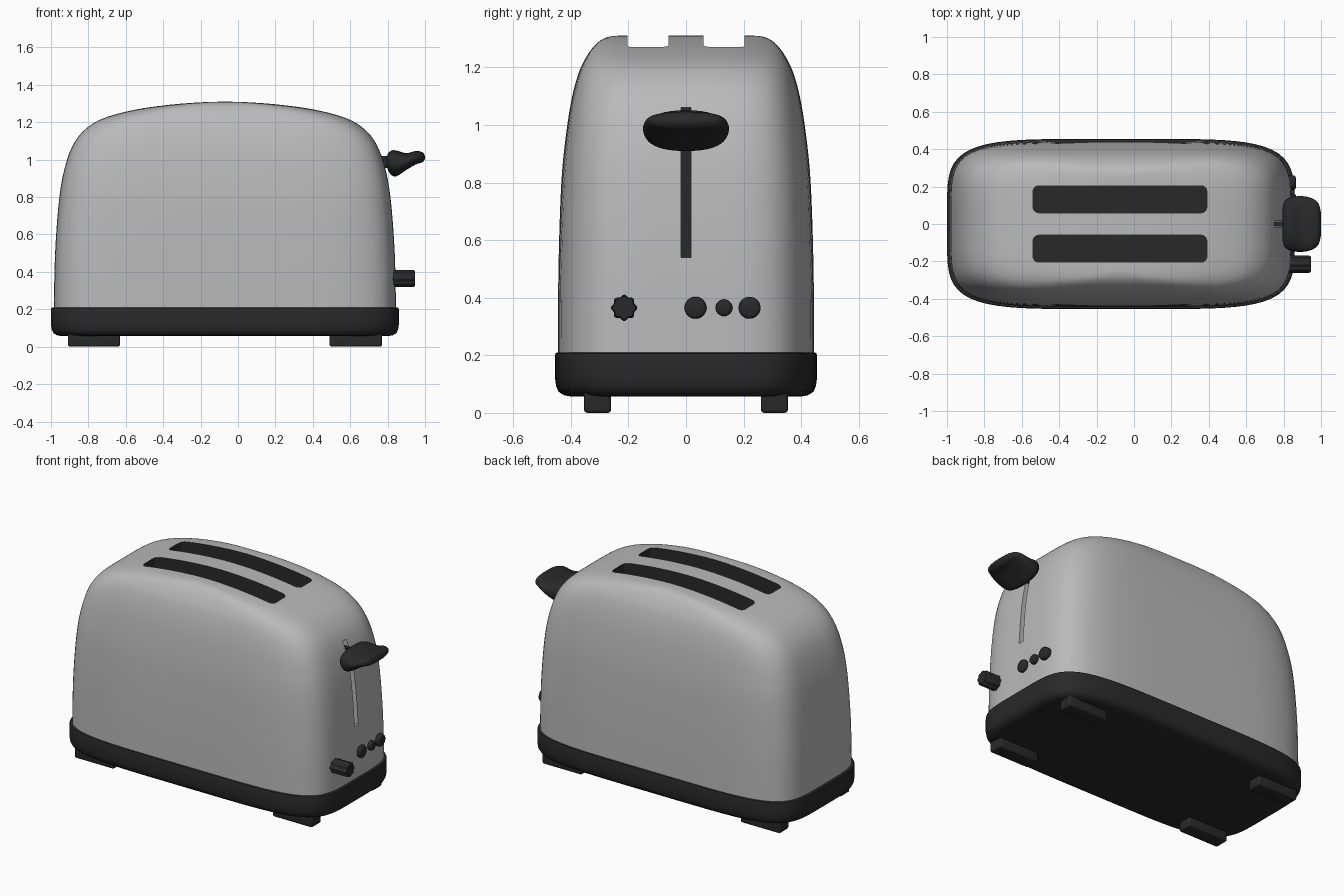
import bpy, bmesh
from math import sin, cos, pi
from mathutils import Vector

if "Cube" in bpy.data.objects:
    bpy.data.objects.remove(bpy.data.objects["Cube"])

CX = -0.07  # middle of the housing along x


def material(name, v, rough, metal=0.0):
    m = bpy.data.materials.new(name)
    m.use_nodes = True
    m.diffuse_color = (v, v, v, 1)
    node = m.node_tree.nodes["Principled BSDF"]
    node.inputs["Base Color"].default_value = (v, v, v, 1)
    node.inputs["Roughness"].default_value = rough
    return m


STEEL = material("brushed_grey", 0.49, 0.5)
DARK = material("black_plastic", 0.022, 0.5)


def finish(name, bm, mats, angle=35):
    bmesh.ops.recalc_face_normals(bm, faces=bm.faces[:])
    me = bpy.data.meshes.new(name)
    bm.to_mesh(me)
    bm.free()
    for m in mats:
        me.materials.append(m)
    ob = bpy.data.objects.new(name, me)
    bpy.context.collection.objects.link(ob)
    smooth(ob, angle)
    return ob


def smooth(ob, angle):
    bpy.ops.object.select_all(action="DESELECT")
    ob.select_set(True)
    bpy.context.view_layer.objects.active = ob
    bpy.ops.object.shade_smooth_by_angle(angle=angle * pi / 180)


def refine(rows, steps):
    """Catmull-Rom interpolation of section rows."""
    rows = [Vector(r) for r in rows]
    pts = [rows[0]] + rows + [rows[-1]]
    out = []
    for a, b, c, d in zip(pts, pts[1:], pts[2:], pts[3:]):
        for i in range(steps):
            t = i / steps
            out.append(b + (c - a) * (t / 2) + (a * 2 - b * 5 + c * 4 - d) * (t * t / 2)
                       + (b * 3 - a - c * 3 + d) * (t ** 3 / 2))
    return out + [rows[-1]]


def loft(name, rows, place, mats, n=2.0, segs=48, lobes=0, angle=35):
    """Skin superellipse sections; place(row, u, v) gives each point."""
    bm = bmesh.new()
    rings = []
    for row in rows:
        ring = []
        for i in range(segs):
            a = 2 * pi * i / segs
            r = (abs(cos(a)) ** n + abs(sin(a)) ** n) ** (-1 / n)
            if lobes:
                r *= 0.92 + 0.08 * cos(lobes * a)
            ring.append(bm.verts.new(place(row, r * cos(a), r * sin(a))))
        rings.append(ring)
    for lo, hi in zip(rings, rings[1:]):
        for i in range(segs):
            j = (i + 1) % segs
            bm.faces.new((lo[i], lo[j], hi[j], hi[i]))
    bm.faces.new(rings[0])
    bm.faces.new(rings[-1])
    return finish(name, bm, mats, angle)


def upright(row, u, v):      # row: z, half x, half y
    return (CX + row[1] * u, row[2] * v, row[0])


def sideways(row, u, v):     # row: x, centre y, centre z, half y, half z
    return (row[0], row[1] + row[3] * u, row[2] + row[4] * v)


def box(name, lo, hi, mats, bevel=0.0, vertical_only=False):
    bm = bmesh.new()
    bmesh.ops.create_cube(bm, size=1)
    for v in bm.verts:
        v.co = [l + (h - l) * (c + 0.5) for l, h, c in zip(lo, hi, v.co)]
    if bevel:
        edges = [e for e in bm.edges if not vertical_only
                 or abs(e.verts[0].co.z - e.verts[1].co.z) > 0.01]
        bmesh.ops.bevel(bm, geom=edges, offset=bevel, segments=4,
                        profile=0.5, affect="EDGES")
    return finish(name, bm, mats)


# Housing: rounded shell that narrows and domes towards the top
shell = [(0.18, 0.915, 0.445), (0.5, 0.908, 0.443), (0.8, 0.885, 0.433),
         (0.98, 0.85, 0.415), (1.1, 0.80, 0.395), (1.18, 0.725, 0.373),
         (1.23, 0.625, 0.35), (1.27, 0.465, 0.323), (1.295, 0.28, 0.295),
         (1.307, 0.12, 0.265), (1.31, 0.02, 0.235)]
body = loft("housing", refine(shell, 5), upright, [STEEL, DARK], n=5, segs=128)

# Cutters: two bread slots and the lever groove
cutters = []
for s in (-1, 1):
    c = box("bread_slot_cutter", (-0.54, s * 0.132 - 0.072, 0.95),
            (0.39, s * 0.132 + 0.072, 1.5), [STEEL, DARK], 0.03, True)
    for p in c.data.polygons:
        p.material_index = 1
    cutters.append(c)
groove = box("lever_groove_cutter", (0.68, -0.017, 0.54), (1.0, 0.017, 1.06), [STEEL, DARK])
for p in groove.data.polygons:
    p.material_index = 1 if p.normal.x < -0.9 else 0
cutters.append(groove)

for c in cutters:
    c.hide_render = True
    mod = body.modifiers.new("cut", "BOOLEAN")
    mod.operation = "DIFFERENCE"
    mod.solver = "EXACT"
    mod.object = c
dg = bpy.context.evaluated_depsgraph_get()
dg.update()
body.data = bpy.data.meshes.new_from_object(body.evaluated_get(dg))
body.modifiers.clear()
for c in cutters:
    bpy.data.objects.remove(c)
smooth(body, 35)

# Base band with a rounded underside
band = [(0.057, 0.875, 0.40), (0.061, 0.898, 0.423), (0.073, 0.917, 0.442),
        (0.092, 0.926, 0.451), (0.12, 0.93, 0.455), (0.2, 0.93, 0.455),
        (0.207, 0.928, 0.453), (0.21, 0.922, 0.447)]
loft("base_band", band, upright, [DARK], n=5, segs=128)

# Feet
for x, end in ((-0.77, "right"), (0.63, "left")):
    for y, side in ((-0.307, "front"), (0.307, "back")):
        box(f"foot_{side}_{end}", (x - 0.14, y - 0.047, 0), (x + 0.14, y + 0.047, 0.08),
            [DARK], 0.012)

# Lever handle: flattened paddle with a deeper root, on a thin stem
paddle = [(0.795, 0, 0.99, 0.09, 0.025), (0.805, 0, 0.987, 0.122, 0.05),
          (0.825, 0, 0.982, 0.138, 0.068), (0.85, 0, 0.98, 0.146, 0.068),
          (0.9, 0, 0.99, 0.149, 0.045), (0.95, 0, 1.01, 0.138, 0.036),
          (0.985, 0, 1.013, 0.112, 0.027), (1.0, 0, 1.012, 0.06, 0.008)]
loft("lever_handle", refine(paddle, 4), sideways, [DARK], n=2.4, angle=60)
box("lever_stem", (0.69, -0.014, 0.955), (0.82, 0.014, 1.02), [DARK])

# Browning knob with scalloped grip
knob = [(0.82, -0.215, 0.365, 0.046, 0.046), (0.938, -0.215, 0.365, 0.046, 0.046),
        (0.945, -0.215, 0.365, 0.04, 0.04)]
loft("browning_knob", knob, sideways, [DARK], segs=64, lobes=8, angle=40)

# Push buttons with softly domed faces
for y, r, label in ((0.033, 0.038, "first"), (0.132, 0.029, "middle"), (0.221, 0.038, "last")):
    rows = [(x, y, 0.365, r * k, r * k) for x, k in
            ((0.81, 1), (0.855, 1), (0.861, 0.93), (0.865, 0.75), (0.867, 0.4))]
    loft(f"{label}_button", rows, sideways, [DARK], segs=32, angle=60)
